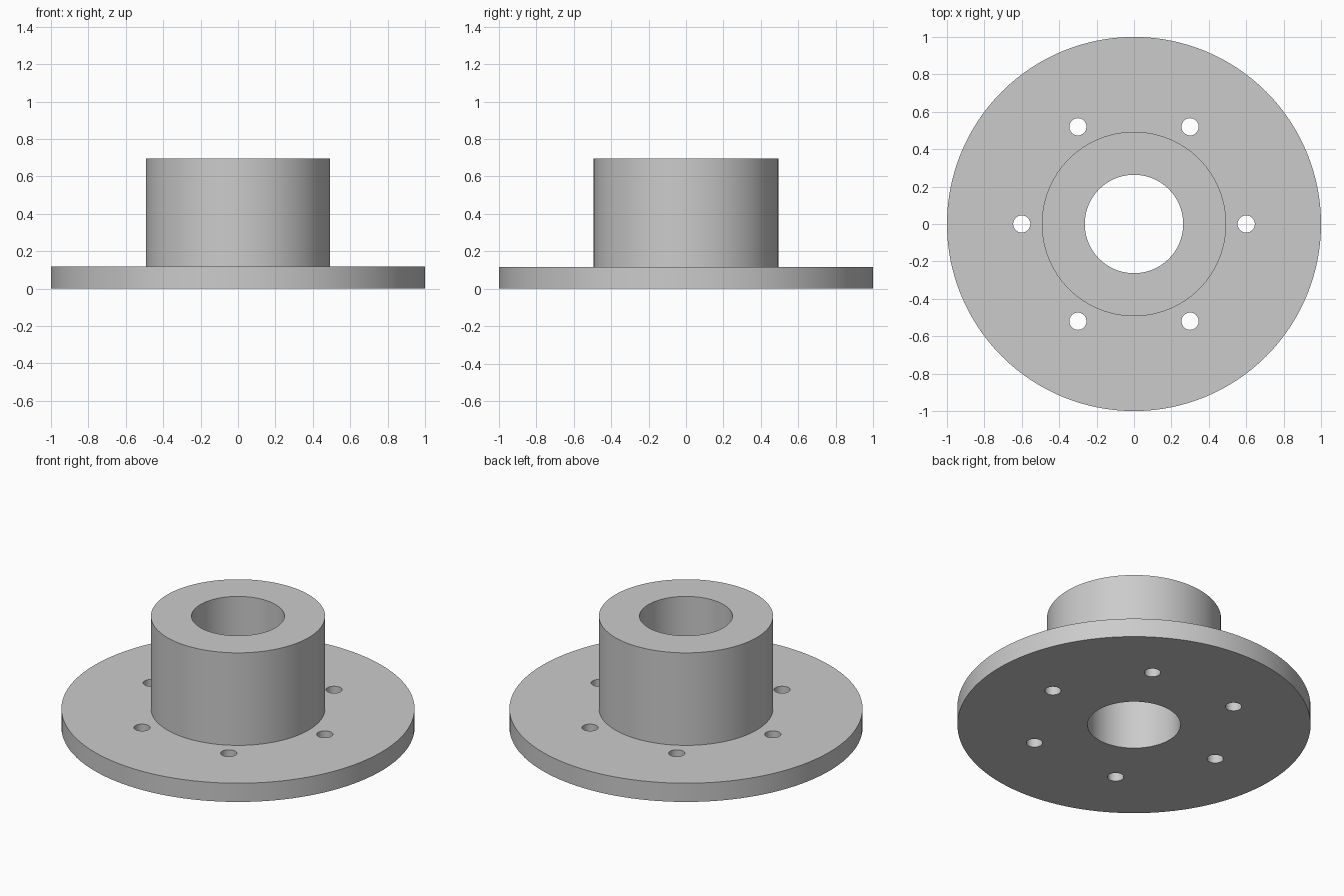
import bpy
import bmesh
from math import radians, cos, sin, tau

SEGMENTS = 128
FLANGE_R, HUB_R, BORE_R = 1.0, 0.493, 0.263
FLANGE_H, TOTAL_H = 0.117, 0.695
BOLT_CIRCLE_R, BOLT_HOLE_R, BOLT_COUNT = 0.6, 0.046, 6

cube = bpy.data.objects.get("Cube")
if cube:
    bpy.data.objects.remove(cube, do_unlink=True)


def make_material(name, color):
    mat = bpy.data.materials.new(name)
    mat.use_nodes = True
    mat.diffuse_color = color
    mat.node_tree.nodes["Principled BSDF"].inputs["Base Color"].default_value = color
    return mat


def add_object(name, bm, mat):
    bmesh.ops.recalc_face_normals(bm, faces=bm.faces)
    mesh = bpy.data.meshes.new(name)
    bm.to_mesh(mesh)
    bm.free()
    mesh.materials.append(mat)
    obj = bpy.data.objects.new(name, mesh)
    bpy.context.collection.objects.link(obj)
    return obj


grey = make_material("light grey metal", (0.6, 0.6, 0.6, 1))

# Flange and hub with a through bore: one closed profile turned about z
profile = [(BORE_R, 0), (FLANGE_R, 0), (FLANGE_R, FLANGE_H),
           (HUB_R, FLANGE_H), (HUB_R, TOTAL_H), (BORE_R, TOTAL_H)]
bm = bmesh.new()
verts = [bm.verts.new((r, 0, z)) for r, z in profile]
edges = [bm.edges.new((v, verts[i - 1])) for i, v in enumerate(verts)]
bmesh.ops.spin(bm, geom=verts + edges, cent=(0, 0, 0), axis=(0, 0, 1),
               angle=tau, steps=SEGMENTS, use_merge=True)
bmesh.ops.remove_doubles(bm, verts=bm.verts, dist=1e-5)
flange = add_object("flanged_hub", bm, grey)

# Bolt hole cutters, evenly spaced on the bolt circle
bm = bmesh.new()
for i in range(BOLT_COUNT):
    a = tau * i / BOLT_COUNT
    ring = bmesh.ops.create_cone(bm, cap_ends=True, segments=32, radius1=BOLT_HOLE_R,
                                 radius2=BOLT_HOLE_R, depth=FLANGE_H * 2)
    bmesh.ops.translate(bm, verts=ring["verts"],
                        vec=(BOLT_CIRCLE_R * cos(a), BOLT_CIRCLE_R * sin(a), FLANGE_H / 2))
cutter = add_object("bolt_hole_cutters", bm, grey)
cutter.hide_render = True
cutter.hide_set(True)

cut = flange.modifiers.new("bolt_holes", 'BOOLEAN')
cut.operation = 'DIFFERENCE'
cut.solver = 'EXACT'
cut.object = cutter

# Apply the cut, then smooth the round walls and keep the rims sharp
bpy.ops.object.select_all(action='DESELECT')
flange.select_set(True)
bpy.context.view_layer.objects.active = flange
bpy.ops.object.modifier_apply(modifier=cut.name)
bpy.data.objects.remove(cutter, do_unlink=True)
bpy.ops.object.shade_smooth_by_angle(angle=radians(30))
